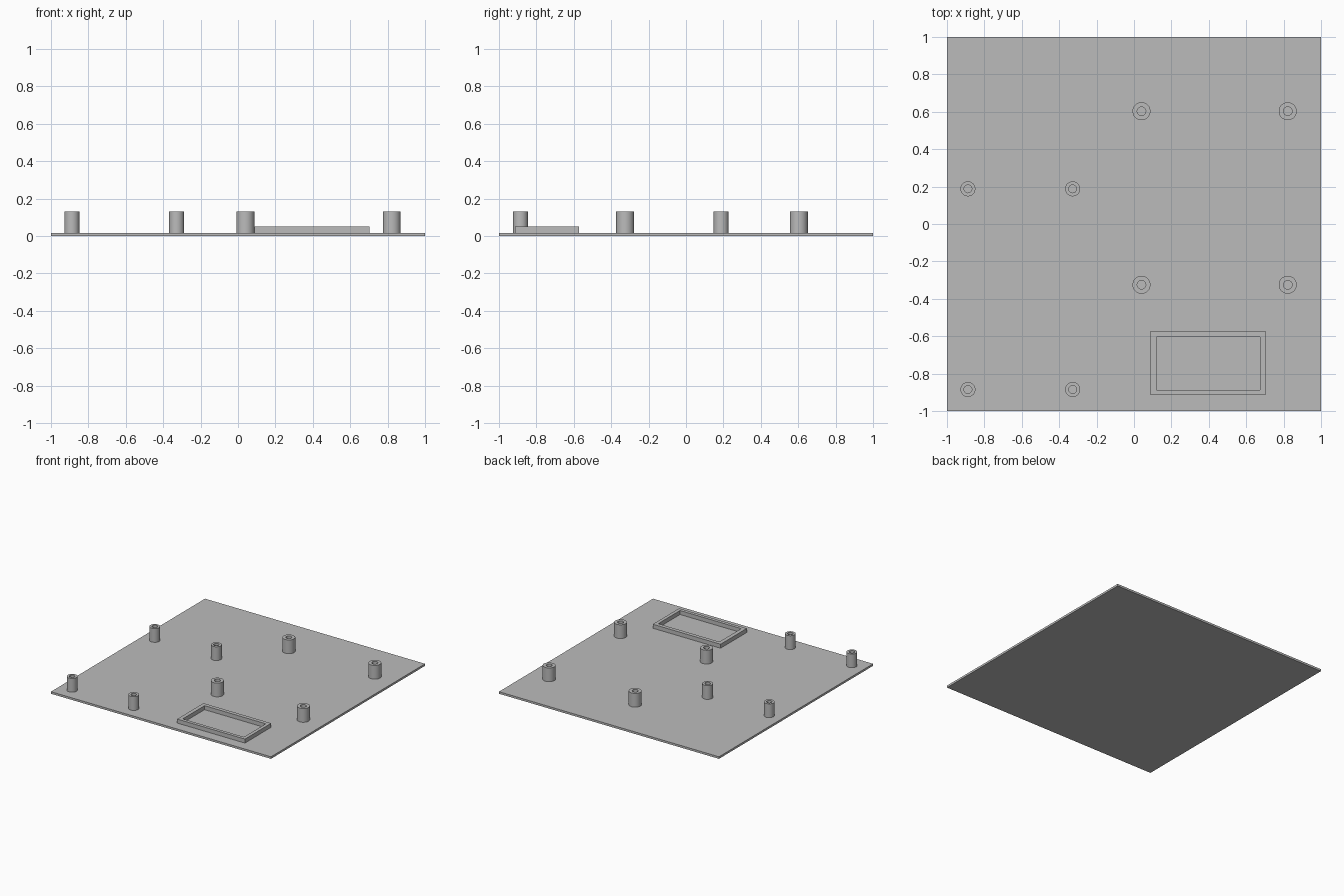
import bpy
import bmesh
from math import cos, sin, tau, radians

cube = bpy.data.objects.get("Cube")
if cube:
    bpy.data.objects.remove(cube, do_unlink=True)

grey = bpy.data.materials.new("plain_grey")
grey.use_nodes = True
colour = (0.5, 0.5, 0.5, 1)
grey.diffuse_color = colour
grey.node_tree.nodes["Principled BSDF"].inputs["Base Color"].default_value = colour

PLATE_TOP = 0.017
POST_TOP = 0.13
FRAME_TOP = 0.05


def add_object(name, bm):
    bmesh.ops.recalc_face_normals(bm, faces=bm.faces[:])
    mesh = bpy.data.meshes.new(name)
    bm.to_mesh(mesh)
    bm.free()
    mesh.materials.append(grey)
    obj = bpy.data.objects.new(name, mesh)
    bpy.context.collection.objects.link(obj)
    return obj


def rectangle(x0, x1, y0, y1):
    return [(x0, y0), (x1, y0), (x1, y1), (x0, y1)]


def circle(radius, sides=48):
    return [(radius * cos(tau * i / sides), radius * sin(tau * i / sides))
            for i in range(sides)]


def hollow_prism(name, outer, inner, z0, z1):
    """Wall between two matching outlines, open through the middle."""
    bm = bmesh.new()
    loops = [[bm.verts.new((x, y, z)) for x, y in outline]
             for outline, z in ((outer, z0), (outer, z1), (inner, z1), (inner, z0))]
    count = len(outer)
    for k in range(4):
        a, b = loops[k], loops[(k + 1) % 4]
        for i in range(count):
            j = (i + 1) % count
            bm.faces.new((a[i], a[j], b[j], b[i]))
    return add_object(name, bm)


# Base plate
bm = bmesh.new()
bmesh.ops.create_cube(bm, size=1)
bmesh.ops.scale(bm, vec=(2, 2, PLATE_TOP), verts=bm.verts)
bmesh.ops.translate(bm, vec=(0, 0, PLATE_TOP / 2), verts=bm.verts)
add_object("base_plate", bm)

# Raised rectangular frame
hollow_prism("display_frame",
             rectangle(0.087, 0.703, -0.914, -0.573),
             rectangle(0.119, 0.675, -0.887, -0.604),
             PLATE_TOP, FRAME_TOP)

# Two sets of four hollow mounting posts
post_sets = [
    ("large_post", (0.04, 0.822), (-0.325, 0.603), 0.048, 0.023),
    ("small_post", (-0.888, -0.328), (-0.885, 0.188), 0.04, 0.021),
]
for name, xs, ys, outer_radius, inner_radius in post_sets:
    for x in xs:
        for y in ys:
            post = hollow_prism(name, circle(outer_radius), circle(inner_radius),
                                PLATE_TOP, POST_TOP)
            post.location = (x, y, 0)
            bpy.ops.object.select_all(action="DESELECT")
            post.select_set(True)
            bpy.context.view_layer.objects.active = post
            bpy.ops.object.shade_smooth_by_angle(angle=radians(30))
